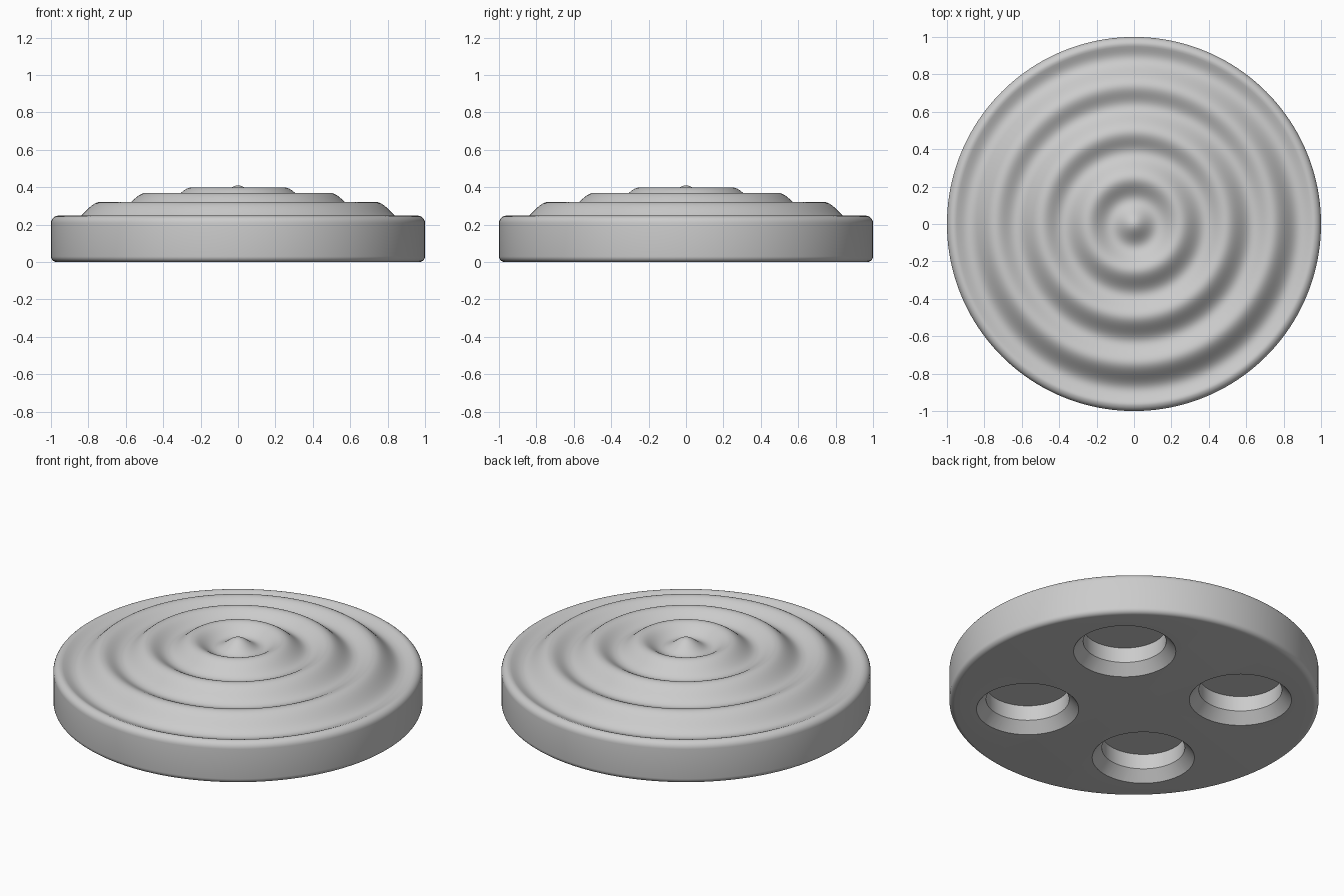
import bpy
import bmesh
from math import cos, sin, pi
from mathutils import Matrix

if "Cube" in bpy.data.objects:
    bpy.data.objects.remove(bpy.data.objects["Cube"])

# Single grey finish
grey = bpy.data.materials.new("plain_grey")
grey.use_nodes = True
colour = (0.6, 0.6, 0.6, 1)
grey.diffuse_color = colour
grey.node_tree.nodes["Principled BSDF"].inputs["Base Color"].default_value = colour


def lathe(name, profile, segments, centre=(0, 0, 0)):
    """Spin a (radius, height) profile around z into a closed solid."""
    bm = bmesh.new()
    verts = [bm.verts.new((r, 0, z)) for r, z in profile]
    edges = [bm.edges.new(pair) for pair in zip(verts, verts[1:])]
    bmesh.ops.spin(bm, geom=verts + edges, cent=(0, 0, 0), axis=(0, 0, 1),
                   angle=2 * pi, steps=segments, use_duplicate=False)
    bmesh.ops.remove_doubles(bm, verts=bm.verts, dist=1e-4)
    bmesh.ops.recalc_face_normals(bm, faces=bm.faces)
    bm.transform(Matrix.Translation(centre))
    mesh = bpy.data.meshes.new(name)
    bm.to_mesh(mesh)
    bm.free()
    mesh.materials.append(grey)
    obj = bpy.data.objects.new(name, mesh)
    bpy.context.collection.objects.link(obj)
    return obj


def ripple(r):
    """Height of the domed top with concentric waves."""
    return 0.409 - 0.16 * r * r - 0.03 * (1 - cos(8 * pi * r))


def fillet(r, z, radius, start):
    """Quarter-round points, running clockwise from the start angle."""
    angles = [start - i * pi / 12 for i in range(7)]
    return [(r + radius * cos(a), z + radius * sin(a)) for a in angles]


# Disc body: rippled dome, rounded rim, flat underside
rim, steps = 0.96, 80
top = [(rim * i / steps, ripple(rim * i / steps)) for i in range(steps)]
edge = fillet(rim, ripple(rim) - 0.04, 0.04, pi / 2) + fillet(0.97, 0.03, 0.03, 0)
disc = lathe("rippled_disc", top + edge + [(0, 0)], 160)

# Four chamfered round sockets in the underside
socket = [(0, -0.06), (0.329, -0.06), (0.225, 0.06), (0.225, 0.15), (0, 0.15)]
bpy.context.view_layer.objects.active = disc
for x in (-0.409, 0.409):
    for y in (-0.409, 0.409):
        cutter = lathe("socket_cutter", socket, 64, (x, y, 0))
        cutter.hide_render = True
        cut = disc.modifiers.new("socket", "BOOLEAN")
        cut.operation = "DIFFERENCE"
        cut.solver = "EXACT"
        cut.object = cutter
        bpy.ops.object.modifier_apply(modifier=cut.name)
        bpy.data.objects.remove(cutter)

# Smooth curves with crisp socket edges
bpy.ops.object.select_all(action="DESELECT")
disc.select_set(True)
bpy.ops.object.shade_smooth_by_angle(angle=pi / 6)
